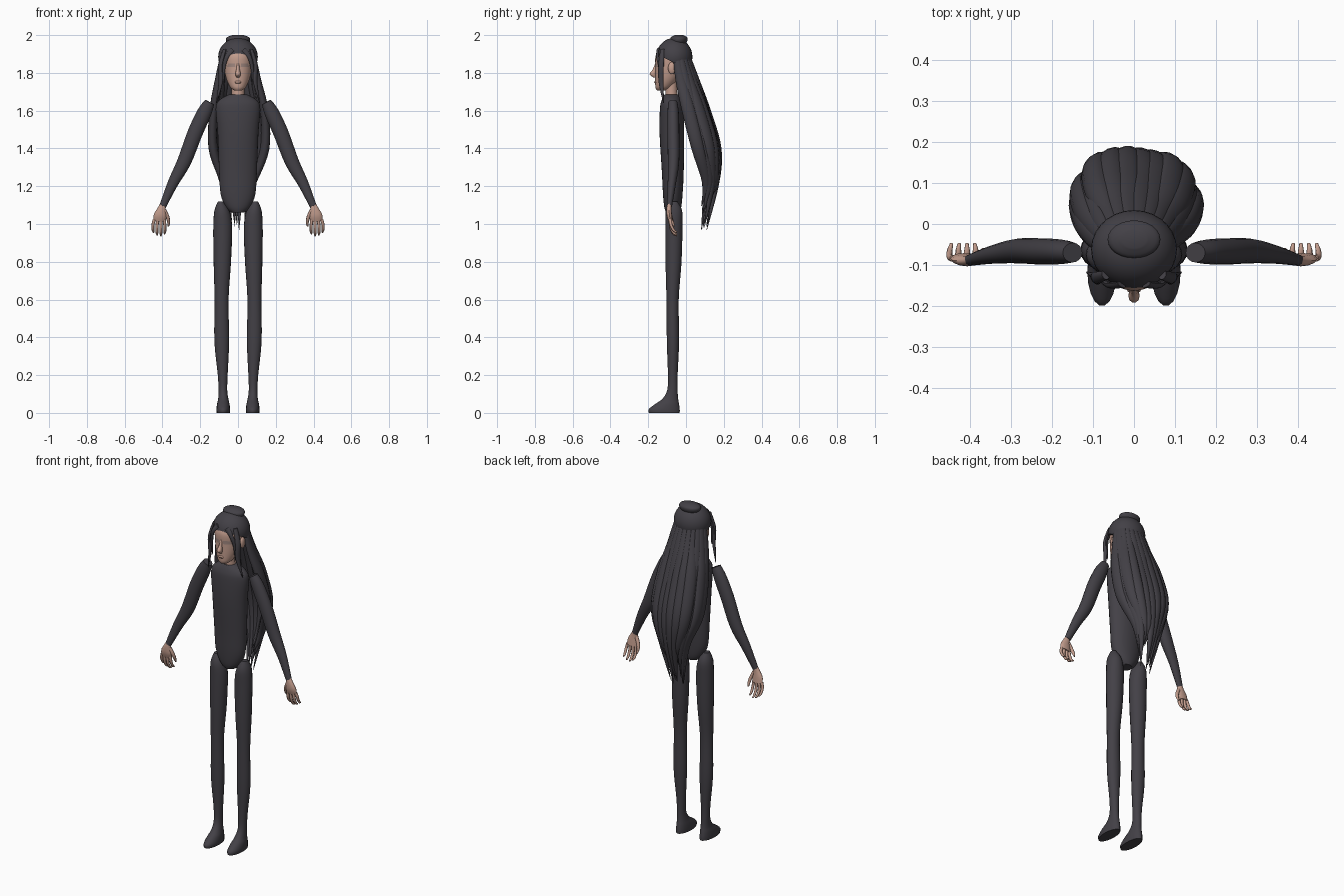
import bpy, bmesh, math, random
from mathutils import Vector

if "Cube" in bpy.data.objects:
    bpy.data.objects.remove(bpy.data.objects["Cube"])
random.seed(4)


def material(name, rgb):
    m = bpy.data.materials.new(name)
    m.use_nodes = True
    m.diffuse_color = (*rgb, 1)
    m.node_tree.nodes["Principled BSDF"].inputs["Base Color"].default_value = (*rgb, 1)
    return m


charcoal = material("charcoal", (0.056, 0.052, 0.062))
skin = material("skin", (0.55, 0.34, 0.27))
lid = material("eyelid", (0.36, 0.25, 0.22))


def finish(name, bm, mat, angle=50):
    bmesh.ops.recalc_face_normals(bm, faces=bm.faces)
    mesh = bpy.data.meshes.new(name)
    bm.to_mesh(mesh)
    bm.free()
    mesh.materials.append(mat)
    ob = bpy.data.objects.new(name, mesh)
    bpy.context.collection.objects.link(ob)
    bpy.ops.object.select_all(action="DESELECT")
    ob.select_set(True)
    bpy.context.view_layer.objects.active = ob
    bpy.ops.object.shade_smooth_by_angle(angle=math.radians(angle))
    return ob


def smooth_path(stations, steps):
    """Catmull-Rom resampling of (x, y, z, width, depth) stations."""
    p = [stations[0]] + list(stations) + [stations[-1]]
    out = []
    for i in range(1, len(p) - 2):
        for k in range(steps):
            t = k / steps
            out.append([b + t / 2 * (c - a + t * (2 * a - 5 * b + 4 * c - d
                        + t * (3 * (b - c) + d - a)))
                        for a, b, c, d in zip(p[i - 1], p[i], p[i + 1], p[i + 2])])
    return out + [list(stations[-1])]


def sweep(name, stations, mat, n=14, steps=4, ref=(0, 1, 0), level=False):
    """Skin elliptical rings along a path; level keeps the rings horizontal."""
    path = smooth_path(stations, steps)
    pts = [Vector(s[:3]) for s in path]
    bm = bmesh.new()
    rings = []
    for i, s in enumerate(path):
        t = pts[min(i + 1, len(pts) - 1)] - pts[max(i - 1, 0)]
        t = Vector((0, 0, 1)) if level else t.normalized()
        u = Vector(ref).cross(t).normalized()
        v = t.cross(u)
        ring = []
        for k in range(n):
            a = math.tau * k / n
            ring.append(bm.verts.new(pts[i] + u * max(s[3], .001) * math.cos(a)
                                     + v * max(s[4], .001) * math.sin(a)))
        rings.append(ring)
    for lo, hi in zip(rings, rings[1:]):
        for k in range(n):
            bm.faces.new((lo[k], lo[k - 1], hi[k - 1], hi[k]))
    bm.faces.new(rings[0])
    bm.faces.new(rings[-1])
    return finish(name, bm, mat)


def ellipsoid(name, centre, size, mat, cut=None):
    bm = bmesh.new()
    bmesh.ops.create_uvsphere(bm, u_segments=28, v_segments=18, radius=1)
    for v in bm.verts:
        v.co = Vector([c + s * q for c, s, q in zip(centre, size, v.co)])
    if cut:
        geom = bm.verts[:] + bm.edges[:] + bm.faces[:]
        res = bmesh.ops.bisect_plane(bm, geom=geom, plane_co=cut[0], plane_no=cut[1],
                                     clear_inner=True)
        edges = [e for e in res["geom_cut"] if isinstance(e, bmesh.types.BMEdge)]
        bmesh.ops.contextual_create(bm, geom=edges)
    return finish(name, bm, mat)


# Torso and neck
sweep("torso", [(0, -.07, 1.06, .035, .035), (0, -.07, 1.09, .065, .045),
                (0, -.07, 1.16, .092, .052), (0, -.07, 1.28, .1, .058),
                (0, -.075, 1.48, .108, .065), (0, -.075, 1.61, .118, .063),
                (0, -.077, 1.655, .1, .052), (0, -.077, 1.685, .05, .037)],
      charcoal, n=28, level=True)
sweep("neck", [(0, -.077, 1.64, .036, .034), (0, -.078, 1.7, .034, .032),
               (0, -.08, 1.77, .036, .034)], skin, n=18, level=True)

# Head with darker eyelids
head = sweep("head", [(0, -.13, 1.708, .022, .024), (0, -.118, 1.725, .042, .044),
                      (0, -.1, 1.77, .062, .063), (0, -.088, 1.83, .074, .074),
                      (0, -.083, 1.89, .078, .078), (0, -.075, 1.94, .06, .06)],
             skin, n=32, steps=6, level=True)
head.data.materials.append(lid)
for f in head.data.polygons:
    c = f.center
    if c.y < -.1 and .018 < abs(c.x) < .058 and 1.832 < c.z < 1.85:
        f.material_index = 1
sweep("nose", [(0, -.156, 1.855, .006, .006), (0, -.165, 1.82, .009, .011),
               (0, -.175, 1.793, .014, .018), (0, -.163, 1.775, .008, .008)],
      skin, n=10, level=True)
sweep("lips", [(0, -.16, 1.757, .012, .005), (0, -.161, 1.75, .018, .008),
               (0, -.157, 1.742, .012, .005)], skin, n=10, level=True)

# Hair cap and bun
ellipsoid("hair_cap", (0, -.062, 1.885), (.105, .096, .1), charcoal,
          cut=((0, -.155, 1.9), (0, .5, 1)))
sweep("bun", [(0, -.04, 1.955, .055, .04), (0, -.038, 1.972, .064, .046),
              (0, -.037, 1.988, .06, .043), (0, -.037, 2.0, .03, .022)],
      charcoal, n=24, level=True)

# Long back hair, fanned around the head
count = 12
for i in range(count):
    a = math.radians(-88 + 176 * i / (count - 1))
    s, c = math.sin(a), math.cos(a)
    k = random.uniform(.92, 1.07)
    tip = random.uniform(.95, 1.12)
    sweep(f"back_strand_{i + 1}",
          [(.085 * s, -.05 + .065 * c, 1.88, .02, .012),
           (.105 * s, -.03 + .085 * c, 1.76, .028, .018),
           (.135 * s * k, .01 + .1 * c * k, 1.6, .035, .022),
           (.138 * s * k, .06 + .105 * c * k, 1.4, .034, .024),
           (.08 * s, .105 + .055 * c, 1.22, .022, .017),
           (.04 * s, .08 + .03 * c, tip, .001, .001)],
          charcoal, n=12, steps=5, ref=(s, c, 0))

for s, side in ((1, "left"), (-1, "right")):
    # Face-framing locks and fringe
    sweep(f"{side}_front_lock",
          [(s * .07, -.125, 1.925, .012, .008), (s * .093, -.132, 1.84, .016, .011),
           (s * .092, -.132, 1.75, .014, .01), (s * .115, -.118, 1.64, .002, .002)],
          charcoal, n=10, ref=(s, -.6, 0))
    sweep(f"{side}_fringe",
          [(s * .03, -.148, 1.925, .014, .006), (s * .06, -.15, 1.885, .012, .007),
           (s * .076, -.138, 1.82, .009, .006), (s * .074, -.135, 1.73, .001, .001)],
          charcoal, n=8, ref=(s * .5, -1, 0))
    ellipsoid(f"{side}_ear", (s * .082, -.075, 1.825), (.012, .02, .032), skin)

    # Arm
    sweep(f"{side}_arm",
          [(s * .15, -.07, 1.645, .027, .024), (s * .178, -.068, 1.59, .038, .03),
           (s * .228, -.067, 1.48, .04, .032), (s * .285, -.066, 1.33, .037, .03),
           (s * .345, -.075, 1.215, .028, .022), (s * .398, -.088, 1.095, .018, .014)],
          charcoal, n=16)

    # Hand
    sweep(f"{side}_palm",
          [(s * .394, -.087, 1.11, .015, .011), (s * .404, -.09, 1.08, .022, .013),
           (s * .412, -.088, 1.045, .034, .014), (s * .416, -.082, 1.015, .032, .011)],
          skin, n=12)
    for i, name in enumerate(("index", "middle", "ring", "little")):
        x, d = .391 + .017 * i, (.004, -.006, -.002, .012)[i]
        sweep(f"{side}_{name}_finger",
              [(s * x, -.084, 1.025, .009, .009),
               (s * (x + .004 * (i - 1)), -.08, .985 + d, .008, .008),
               (s * (x + .004 * (i - 1)), -.065, .955 + d, .007, .007),
               (s * (x + .002 * (i - 1)), -.048, .944 + d, .004, .004)],
              skin, n=8, ref=(0, 1, .8))
    sweep(f"{side}_thumb",
          [(s * .39, -.088, 1.075, .01, .01), (s * .374, -.082, 1.04, .01, .01),
           (s * .367, -.072, 1.01, .008, .008), (s * .369, -.062, .988, .004, .004)],
          skin, n=8)

    # Leg and foot in one skin
    sweep(f"{side}_leg",
          [(s * .078, -.115, 0, .035, .083), (s * .078, -.115, .02, .036, .083),
           (s * .078, -.1, .047, .033, .064), (s * .078, -.083, .075, .027, .042),
           (s * .08, -.072, .12, .023, .028), (s * .081, -.07, .2, .026, .026),
           (s * .086, -.069, .38, .039, .033), (s * .087, -.071, .6, .037, .033),
           (s * .083, -.066, .8, .046, .043), (s * .081, -.064, .98, .05, .046),
           (s * .085, -.064, 1.07, .04, .044), (s * .092, -.066, 1.12, .014, .02)],
          charcoal, n=18, level=True)
